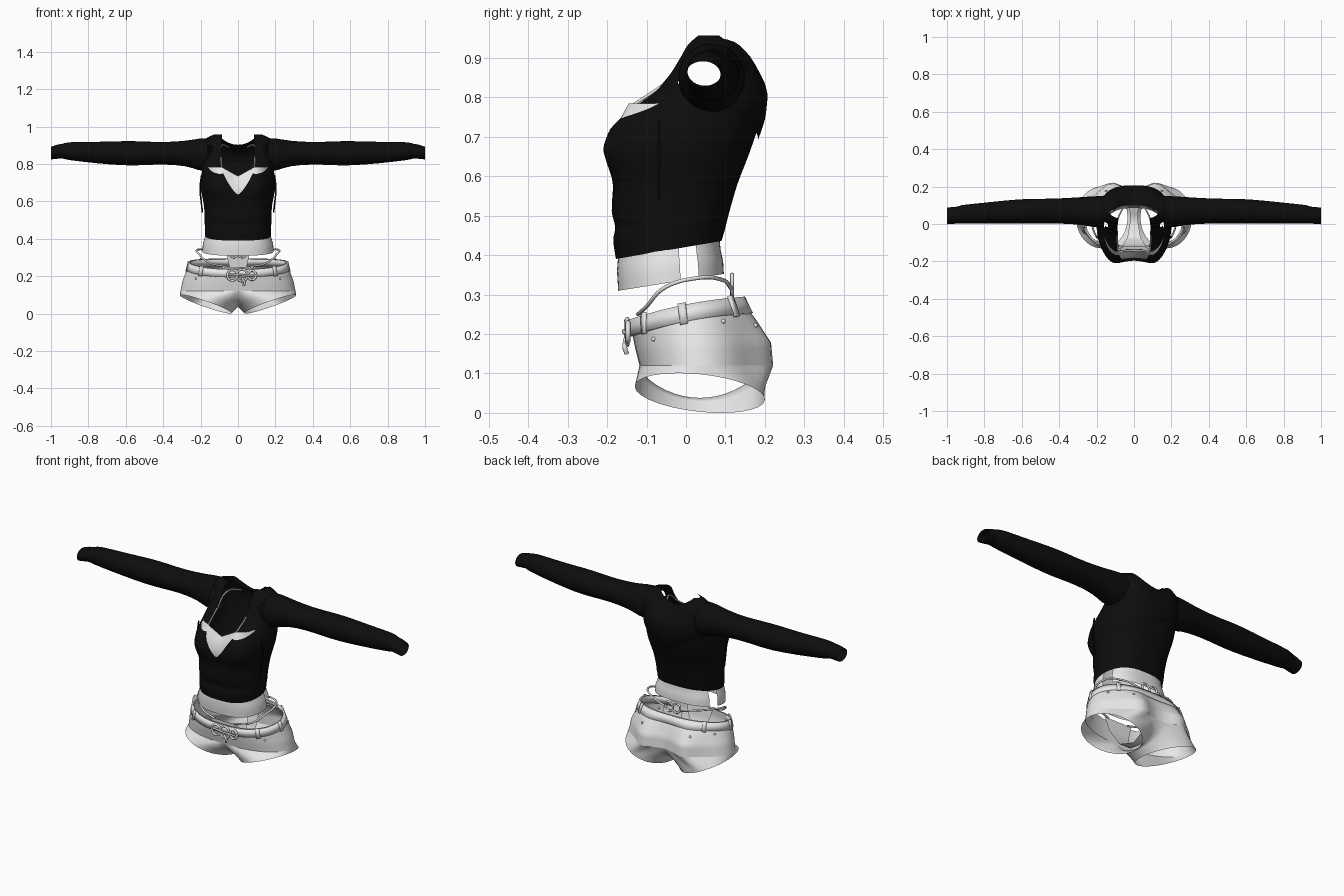
import bpy, bmesh
from math import sin, cos, pi, asin, exp
from mathutils import Vector

if "Cube" in bpy.data.objects:
    bpy.data.objects.remove(bpy.data.objects["Cube"])


def material(name, value):
    m = bpy.data.materials.new(name)
    m.use_nodes = True
    colour = (value, value, value, 1)
    m.diffuse_color = colour
    m.node_tree.nodes["Principled BSDF"].inputs["Base Color"].default_value = colour
    return m


BLACK = material("black cloth", 0.004)
LIGHT = material("light grey cloth", 0.8)


def finish(name, bm, mat, mirror=False, thick=0, subsurf=0):
    me = bpy.data.meshes.new(name)
    bm.to_mesh(me)
    bm.free()
    me.shade_smooth()
    me.materials.append(mat)
    ob = bpy.data.objects.new(name, me)
    bpy.context.collection.objects.link(ob)
    if mirror:
        ob.modifiers.new("mirror", "MIRROR").merge_threshold = 0.0005
    if subsurf:
        s = ob.modifiers.new("smooth", "SUBSURF")
        s.levels = s.render_levels = subsurf
    if thick:
        s = ob.modifiers.new("thickness", "SOLIDIFY")
        s.thickness, s.offset = thick, -1
    return ob


def loft(name, rows, mat, closed=False, drop=None, **opts):
    """Skin rows of points; drop(centre) removes faces."""
    bm = bmesh.new()
    rings = [[bm.verts.new(p) for p in row] for row in rows]
    n = len(rows[0])
    for low, high in zip(rings, rings[1:]):
        for i in range(n if closed else n - 1):
            j = (i + 1) % n
            bm.faces.new((low[i], low[j], high[j], high[i]))
    if drop:
        gone = [f for f in bm.faces if drop(f.calc_center_median())]
        bmesh.ops.delete(bm, geom=gone, context="FACES")
    return finish(name, bm, mat, **opts)


def blend(keys, n):
    """Insert evenly blended keys between the given ones."""
    out = []
    for a, b in zip(keys, keys[1:]):
        out += [[p + (q - p) * k / n for p, q in zip(a, b)] for k in range(n)]
    return out + [list(keys[-1])]


def half_ring(a, yf, yb, height, gap=0, bust=0, seat=0, p=0.72, start=0, n=34):
    """Left half of a body section, from the front round to the back."""
    t0 = max(start, asin(min(1, gap / a) ** (1 / p)) / pi)
    pts = []
    for i in range(n + 1):
        t = t0 + (1 - t0) * i / n
        c = cos(pi * t)
        x = a * max(0, sin(pi * t)) ** p if i < n else 0
        y = (yf + yb) / 2 - (yb - yf) / 2 * c
        swell = exp(-((x - 0.125) / 0.065) ** 2) * abs(c) ** 0.5
        y += swell * (seat if c < 0 else -bust)
        pts.append(Vector((x, y, height(x, y))))
    return pts


def curve(name, pts, mat, r=0.005, cyclic=False):
    cu = bpy.data.curves.new(name, "CURVE")
    cu.dimensions, cu.bevel_depth, cu.bevel_resolution, cu.resolution_u = "3D", r, 2, 6
    sp = cu.splines.new("BEZIER")
    sp.bezier_points.add(len(pts) - 1)
    for b, p in zip(sp.bezier_points, pts):
        b.co = p
        b.handle_left_type = b.handle_right_type = "AUTO"
    sp.use_cyclic_u = cyclic
    cu.materials.append(mat)
    ob = bpy.data.objects.new(name, cu)
    bpy.context.collection.objects.link(ob)


# Jacket body: height, half width, front, back, front gap, bust
jacket = [(.39, .176, -.178, .09, 0, 0), (.44, .177, -.186, .097, 0, 0),
          (.47, .178, -.178, .1, 0, 0), (.51, .178, -.19, .11, 0, 0),
          (.58, .182, -.184, .13, 0, .005), (.63, .192, -.195, .15, 0, .022),
          (.67, .2, -.195, .165, .035, .038), (.72, .2, -.182, .182, .065, .032),
          (.76, .192, -.15, .192, .085, .02), (.81, .19, -.09, .196, .088, 0),
          (.86, .195, -.045, .188, .088, 0), (.9, .195, -.02, .172, .088, 0),
          (.935, .178, .0, .14, .086, 0), (.957, .13, .025, .1, .084, 0)]


def jacket_height(z):
    tilt = 0.17 * max(0, (0.47 - z) / 0.08)
    dip = 0.055 * max(0, min(1, (z - 0.8) / 0.14))

    def height(x, y):
        sag = dip * max(0, 1 - (x / 0.11) ** 2) if y > 0.05 else 0
        return z + tilt * (y + 0.18) - sag
    return height


rows = [half_ring(a, yf, yb, jacket_height(z), gap=g, bust=b)
        for z, a, yf, yb, g, b in blend(jacket, 2)]
loft("jacket_body", rows, BLACK, mirror=True, subsurf=1,
     drop=lambda c: c.x > .1 and ((c.y - .045) / .062) ** 2 + ((c.z - .852) / .062) ** 2 < 1)

# Lowered hood draped over the upper back
hood = [(.72, .15, .0, .183), (.76, .17, .0, .202), (.81, .175, .0, .208),
        (.86, .172, .0, .2), (.91, .155, .0, .18), (.945, .14, .01, .145),
        (.955, .11, .02, .1)]
rows = []
for z, a, yf, yb in blend(hood, 2):
    droop = 0.03 * max(0, (0.8 - z) / 0.08)
    base = jacket_height(z)
    rows.append(half_ring(a, yf, yb, lambda x, y: base(x, y) - droop * (1 - x / .1),
                          start=.58, n=16))
loft("hood", rows, BLACK, mirror=True, subsurf=1)

# Sleeves: x, centre y, radius y, centre z, radius z
sleeve = [(.16, .065, .085, .85, .088), (.21, .065, .085, .85, .088),
          (.27, .07, .075, .857, .067), (.4, .07, .067, .857, .059),
          (.5, .068, .067, .857, .064), (.6, .068, .067, .857, .067),
          (.75, .062, .058, .86, .058), (.88, .054, .052, .868, .051),
          (.925, .052, .05, .869, .045), (.94, .048, .045, .869, .038),
          (.965, .046, .046, .866, .039), (1, .043, .045, .858, .034)]
angles = [2 * pi * i / 24 for i in range(24)]
loft("sleeves", [[(x, yc + ry * cos(t), zc + rz * sin(t)) for t in angles]
                 for x, yc, ry, zc, rz in sleeve], BLACK, closed=True, mirror=True, subsurf=1)

# Undershirt, slit at the sides and open at the upper back
shirt = [(.31, .19, -.172, .096, 0), (.36, .188, -.175, .094, 0),
         (.4, .178, -.172, .088, 0), (.44, .168, -.17, .085, 0),
         (.52, .165, -.172, .095, 0), (.6, .17, -.175, .12, .01),
         (.65, .18, -.182, .14, .03), (.7, .18, -.17, .15, .034), (.745, .17, -.145, .15, .02)]


def shirt_height(z):
    tilt = 0.16 * max(0, (0.44 - z) / 0.13)
    rise = 0.05 * max(0, (z - 0.66) / 0.085)
    return lambda x, y: z + tilt * (y + .17) + rise * (min(x / .09, 1) - .2)


rows = [half_ring(a, yf, yb, shirt_height(z), bust=b) for z, a, yf, yb, b in blend(shirt, 2)]
loft("undershirt", rows, LIGHT, mirror=True,
     drop=lambda c: (-.02 < c.y < .03 and c.z < .43) or (c.y > -.04 and c.z > .55))


# Shorts: one leg tube joined to a half waist
def waist_z(y):
    return 0.275 + 0.2 * y - 0.45 * y * y


def shorts_ring(s, a, yf, yb, seat):
    return half_ring(a, yf, yb, lambda x, y: .12 * (1 - s) + s * waist_z(y), seat=seat, p=.8)


hips = [(0, .308, -.118, .188, .042), (.33, .297, -.128, .184, .042),
        (.66, .278, -.136, .165, .022), (1, .256, -.135, .14, 0)]
upper = [shorts_ring(*k) for k in blend(hips, 4)]
INNER = 14
front, back = upper[0][0], upper[0][-1]
crotch = list(upper[0])
for i in range(1, INNER):
    u = i / INNER
    p = back.lerp(front, u)
    p.z -= 0.082 * sin(pi * u) ** 0.6
    crotch.append(p)
hem = []
for i in range(len(crotch)):
    n = len(upper[0]) - 1
    t = -pi / 2 + (pi * i / n if i <= n else pi + pi * (i - n) / INNER)
    x, y = .172 + .138 * cos(t), .035 + .165 * sin(t)
    hem.append(Vector((x, y, .003 + .345 * (x - .035) - .1 * (y - .035))))
legs = [[h.lerp(c, k / 4) for h, c in zip(hem, crotch)] for k in range(5)]
loft("shorts_legs", legs, LIGHT, closed=True, mirror=True)
loft("shorts_hips", upper, LIGHT, mirror=True)

# Belt with loops
belt_low = half_ring(.277, -.147, .166, lambda x, y: waist_z(y) - .042, p=.8, seat=.012)
belt_top = half_ring(.264, -.145, .15, lambda x, y: waist_z(y), p=.8)
loft("belt", [belt_low, belt_top], LIGHT, mirror=True, thick=.009)
for i in (8, 16, 26):
    along = (belt_low[i + 1] - belt_low[i - 1]).normalized() * .01
    out = Vector((along.y, -along.x, 0)) * .4
    foot, head = belt_low[i] + out, belt_top[i] + out
    foot.z -= .006
    head.z += .006
    loft("belt_loop", [[foot - along, foot + along], [head - along, head + along]],
         LIGHT, mirror=True, thick=.006)

# Buckles at the front
for cx, w, h in ((-.03, .025, .03), (.022, .026, .035), (.075, .02, .026)):
    curve("buckle", [(cx + w * cos(t), -.15 + .04 * cx, .205 + h * sin(t))
                     for t in [pi / 4 + pi / 2 * k for k in range(4)]], LIGHT, .006, True)
curve("buckle_prong", [(-.05, -.152, .21), (.02, -.158, .206), (.09, -.15, .2)], LIGHT, .005)
curve("belt_tail", [(.02, -.152, .19), (.035, -.155, .165), (.03, -.15, .15)], LIGHT, .006)

# Rivets
for row, i in ((6, 9), (8, 23), (7, 29)):
    bm = bmesh.new()
    bmesh.ops.create_uvsphere(bm, u_segments=10, v_segments=6, radius=.006)
    bmesh.ops.translate(bm, verts=bm.verts, vec=upper[row][i])
    finish("rivet", bm, LIGHT, mirror=True)

# Underwear: narrow panel and hip straps
panel = [(-.122, .25, .085), (-.112, .17, .06), (-.07, .09, .035), (.02, .065, .02),
         (.11, .1, .025), (.135, .2, .035), (.115, .31, .06)]
loft("underwear_panel", [[(w * k, y, z) for k in (1, .5, 0, -.5, -1)]
                         for y, z, w in blend(panel, 3)], LIGHT)
for s in (1, -1):
    curve("hip_strap", [(s * x, y, z) for x, y, z in (
        (.06, -.122, .25), (.15, -.1, .27), (.21, -.05, .32), (.215, .03, .342),
        (.15, .09, .338), (.04, .115, .315))], LIGHT)
    curve("back_bow", [(s * x, .117, z) for x, z in (
        (.0, .325), (.035, .35), (.045, .325), (.02, .3))], LIGHT, .005, True)
    curve("halter_strap", [(s * x, y, z) for x, y, z in (
        (.085, -.15, .77), (.09, -.06, .83), (.085, .03, .9), (.05, .1, .89))], LIGHT, .004)
    # Jacket drawstrings
    curve("drawstring", [(s * x, -.07, z) for x, z in (
        (.195, .74), (.203, .67), (.197, .6), (.19, .54))], BLACK, .004)
